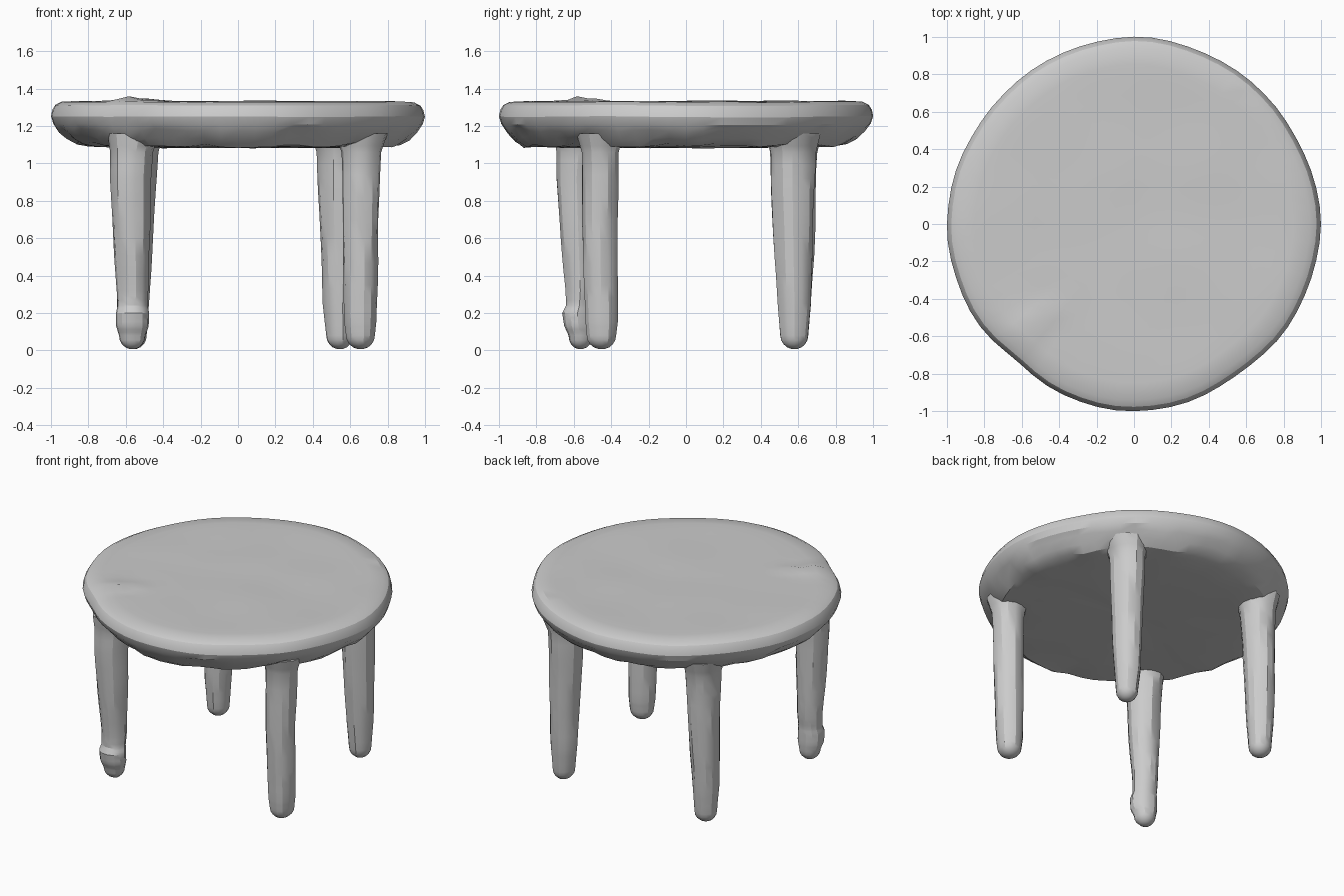
import bpy, bmesh
from math import sin, cos, pi, tau, exp
from mathutils import Vector, noise

if "Cube" in bpy.data.objects:
    bpy.data.objects.remove(bpy.data.objects["Cube"])


def finish(name, bm, angle):
    """Turn a bmesh into a named object with softly faceted shading."""
    bmesh.ops.recalc_face_normals(bm, faces=bm.faces)
    mesh = bpy.data.meshes.new(name)
    bm.to_mesh(mesh)
    bm.free()
    ob = bpy.data.objects.new(name, mesh)
    bpy.context.collection.objects.link(ob)
    bpy.ops.object.select_all(action='DESELECT')
    ob.select_set(True)
    bpy.context.view_layer.objects.active = ob
    bpy.ops.object.shade_smooth_by_angle(angle=angle)
    return ob


def loft(rings):
    """Skin a list of point rings, closing both ends with a fan."""
    bm = bmesh.new()
    loops = [[bm.verts.new(p) for p in ring] for ring in rings]
    n = len(loops[0])
    for a, b in zip(loops, loops[1:]):
        for i in range(n):
            j = (i + 1) % n
            bm.faces.new((a[i], a[j], b[j], b[i]))
    for loop in (loops[0], loops[-1]):
        centre = bm.verts.new(sum((v.co for v in loop), Vector()) / n)
        for i in range(n):
            bm.faces.new((loop[i], loop[(i + 1) % n], centre))
    return bm


def lump(p, scale, seed):
    return noise.noise(Vector(p) * scale + Vector((seed, seed * 1.7, seed * 0.3)))


# Table top: lathe of a rounded, undercut edge with an uneven outline
def table_top():
    profile = [(0.15, 1.085), (0.4, 1.085), (0.65, 1.085), (0.80, 1.09), (0.865, 1.10),
               (0.915, 1.135), (0.955, 1.175), (0.985, 1.21), (0.998, 1.25), (0.99, 1.285),
               (0.975, 1.31), (0.94, 1.328), (0.85, 1.332)]
    profile += [(0.85 - 0.08 * k, 1.332) for k in range(1, 11)]
    sides = 64
    rings = []
    for r, height in profile:
        ring = []
        for i in range(sides):
            a = tau * i / sides
            c, s = cos(a), sin(a)
            outline = 1 - 0.016 * sin(2 * a) ** 2 + 0.010 * lump((c, s, 0), 3.0, 4)
            outline -= 0.018 * exp(-((a - 1.27 * pi) / 0.16) ** 2)
            x, y, z = r * outline * c, r * outline * s, height
            p = (x, y, z)
            if height < 1.2:
                # lumpy underside of the rim
                edge = 1.0 if 0.82 < r < 0.97 else 0.25
                z += 0.03 * edge * lump(p, 5.5, 9)
            else:
                z += 0.006 * lump(p, 2.5, 2)
            if height > 1.3:
                # rough patch above the front left leg
                d2 = (x + 0.54) ** 2 + (y + 0.54) ** 2
                z += exp(-d2 / 0.016) * (0.013 + 0.03 * lump(p, 11, 6))
            ring.append((x, y, z))
        rings.append(ring)
    return finish("table_top", loft(rings), 0.45)


# Legs: tapered, slightly bent hand-made columns with rounded feet
# stations are (z, centre x, centre y, radius x, radius y)
def leg(name, stations, seed):
    sides, steps = 14, 5
    z0, fx, fy, frx, fry = stations[-1]
    dense = []
    for a, b in zip(stations, stations[1:]):
        for k in range(3):
            t = k / 3
            dense.append([u + (v - u) * t for u, v in zip(a, b)])
    for k in range(steps):
        t = k / steps * pi / 2 * 1.08
        dense.append([z0 - (z0 - 0.006) * sin(t), fx, fy, frx * cos(t), fry * cos(t)])
    rings = []
    for z, cx, cy, rx, ry in dense:
        ring = []
        for i in range(sides):
            c, s = cos(tau * i / sides), sin(tau * i / sides)
            w = 1 + 0.07 * lump((c, s, z * 2.5), 1.3, seed)
            ring.append((cx + rx * w * c, cy + ry * w * s, z))
        rings.append(ring)
    return finish(name, loft(rings), 0.45)


table_top()
leg("front_left_leg", [(1.16, -0.56, -0.57, 0.14, 0.14), (1.06, -0.57, -0.575, 0.115, 0.12),
                       (0.92, -0.575, -0.585, 0.11, 0.11), (0.60, -0.57, -0.575, 0.097, 0.095),
                       (0.32, -0.565, -0.565, 0.085, 0.08), (0.24, -0.565, -0.57, 0.08, 0.075),
                       (0.20, -0.565, -0.58, 0.088, 0.086), (0.13, -0.565, -0.575, 0.086, 0.08),
                       (0.08, -0.565, -0.565, 0.07, 0.066)], 1)
leg("front_right_leg", [(1.16, 0.66, -0.46, 0.14, 0.13), (1.06, 0.66, -0.46, 0.107, 0.103),
                        (0.70, 0.655, -0.46, 0.096, 0.096), (0.35, 0.655, -0.455, 0.09, 0.092),
                        (0.15, 0.655, -0.45, 0.086, 0.088), (0.08, 0.655, -0.45, 0.078, 0.08)], 5)
leg("back_right_leg", [(1.16, 0.54, 0.57, 0.15, 0.15), (1.06, 0.535, 0.57, 0.112, 0.125),
                       (0.85, 0.535, 0.57, 0.106, 0.116), (0.50, 0.54, 0.575, 0.094, 0.102),
                       (0.25, 0.54, 0.58, 0.085, 0.09), (0.08, 0.545, 0.58, 0.072, 0.076)], 8)
leg("back_left_leg", [(1.16, -0.54, 0.58, 0.14, 0.15), (1.06, -0.54, 0.58, 0.112, 0.128),
                      (0.85, -0.545, 0.585, 0.104, 0.112), (0.50, -0.555, 0.585, 0.095, 0.1),
                      (0.25, -0.56, 0.58, 0.086, 0.088), (0.08, -0.56, 0.58, 0.072, 0.076)], 12)
